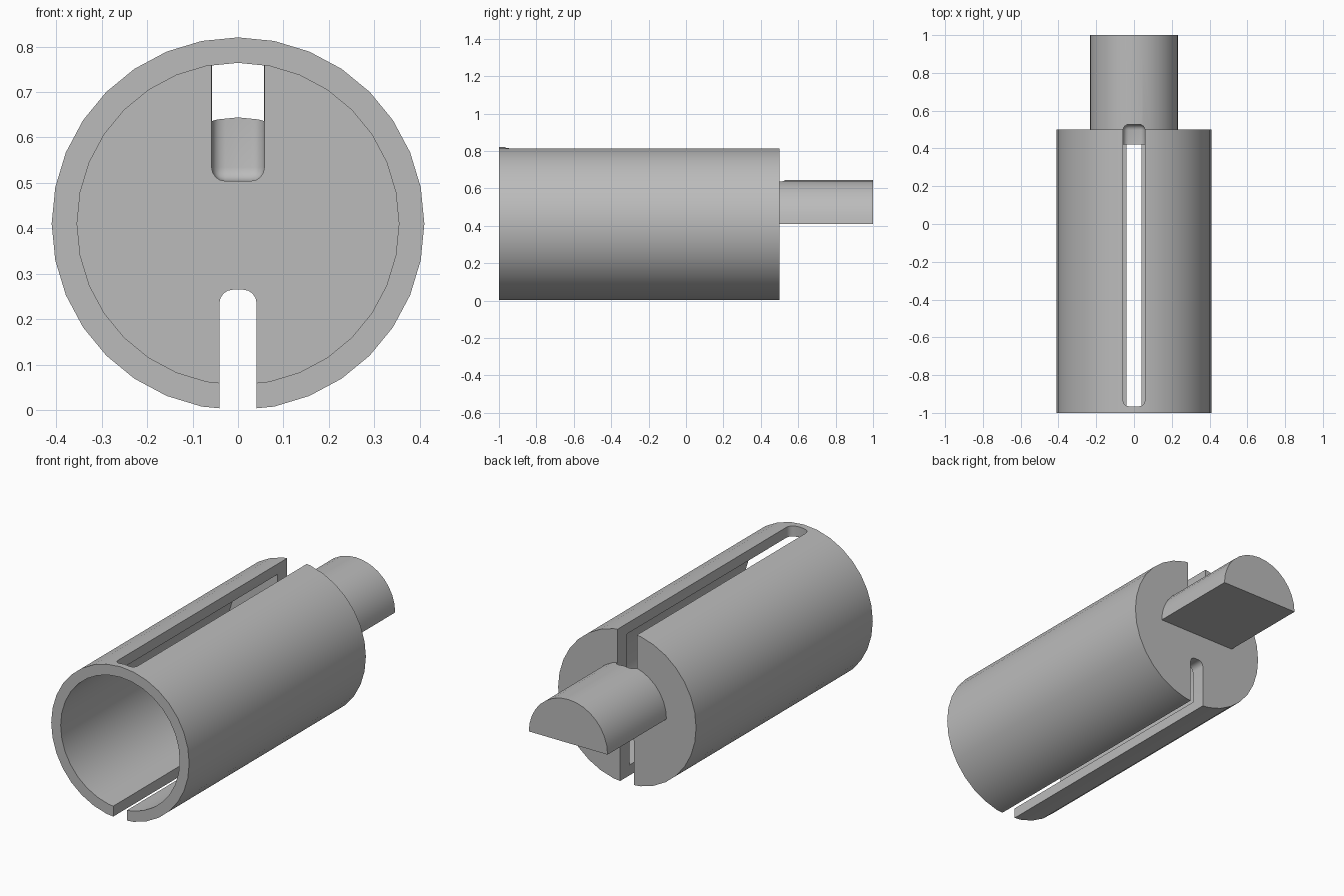
import bpy, math

cube = bpy.data.objects.get("Cube")
if cube:
    bpy.data.objects.remove(cube, do_unlink=True)

AXIS_Z = 0.41

grey = bpy.data.materials.new("plain grey")
grey.use_nodes = True
colour = (0.5, 0.5, 0.5, 1)
grey.diffuse_color = colour
grey.node_tree.nodes["Principled BSDF"].inputs["Base Color"].default_value = colour


def finish(name):
    obj = bpy.context.object
    obj.name = name
    bpy.ops.object.transform_apply(location=True, rotation=True, scale=True)
    obj.data.materials.append(grey)
    return obj


def cylinder(name, radius, y0, y1):
    bpy.ops.mesh.primitive_cylinder_add(
        vertices=32, radius=radius, depth=y1 - y0,
        location=(0, (y0 + y1) / 2, AXIS_Z), rotation=(math.pi / 2, 0, 0))
    return finish(name)


def box(name, x, y0, y1, z0, z1, rounding=0):
    bpy.ops.mesh.primitive_cube_add(size=1, location=(0, (y0 + y1) / 2, (z0 + z1) / 2))
    bpy.context.object.scale = (2 * x, y1 - y0, z1 - z0)
    obj = finish(name)
    if rounding:
        bevel = obj.modifiers.new("round", 'BEVEL')
        bevel.width = rounding
        bevel.segments = 4
        bpy.ops.object.modifier_apply(modifier=bevel.name)
    return obj


def combine(target, other, operation):
    bpy.context.view_layer.objects.active = target
    mod = target.modifiers.new("combine", 'BOOLEAN')
    mod.operation = operation
    mod.solver = 'EXACT'
    mod.object = other
    bpy.ops.object.modifier_apply(modifier=mod.name)
    bpy.data.objects.remove(other, do_unlink=True)


# Hollow sleeve, open at the front and closed by an end wall
sleeve = cylinder("slotted_sleeve", 0.41, -1, 0.5)
combine(sleeve, cylinder("bore", 0.354, -1.2, 0.42), 'DIFFERENCE')

# Half-round shaft behind the end wall
shaft = cylinder("half_round_shaft", 0.234, 0.46, 1)
combine(shaft, box("shaft_flat", 0.5, 0.3, 1.2, -0.2, AXIS_Z), 'DIFFERENCE')
combine(sleeve, shaft, 'UNION')

# Closed upper slot, running slightly into the shaft
combine(sleeve, box("upper_slot", 0.058, -0.965, 0.527, 0.504, 1, 0.03), 'DIFFERENCE')

# Lower slot, open along the full length of the sleeve
combine(sleeve, box("lower_slot", 0.041, -1.2, 0.7, -0.2, 0.265, 0.03), 'DIFFERENCE')

bpy.ops.object.select_all(action='DESELECT')
sleeve.select_set(True)
bpy.context.view_layer.objects.active = sleeve
bpy.ops.object.shade_smooth_by_angle(angle=math.radians(30))
